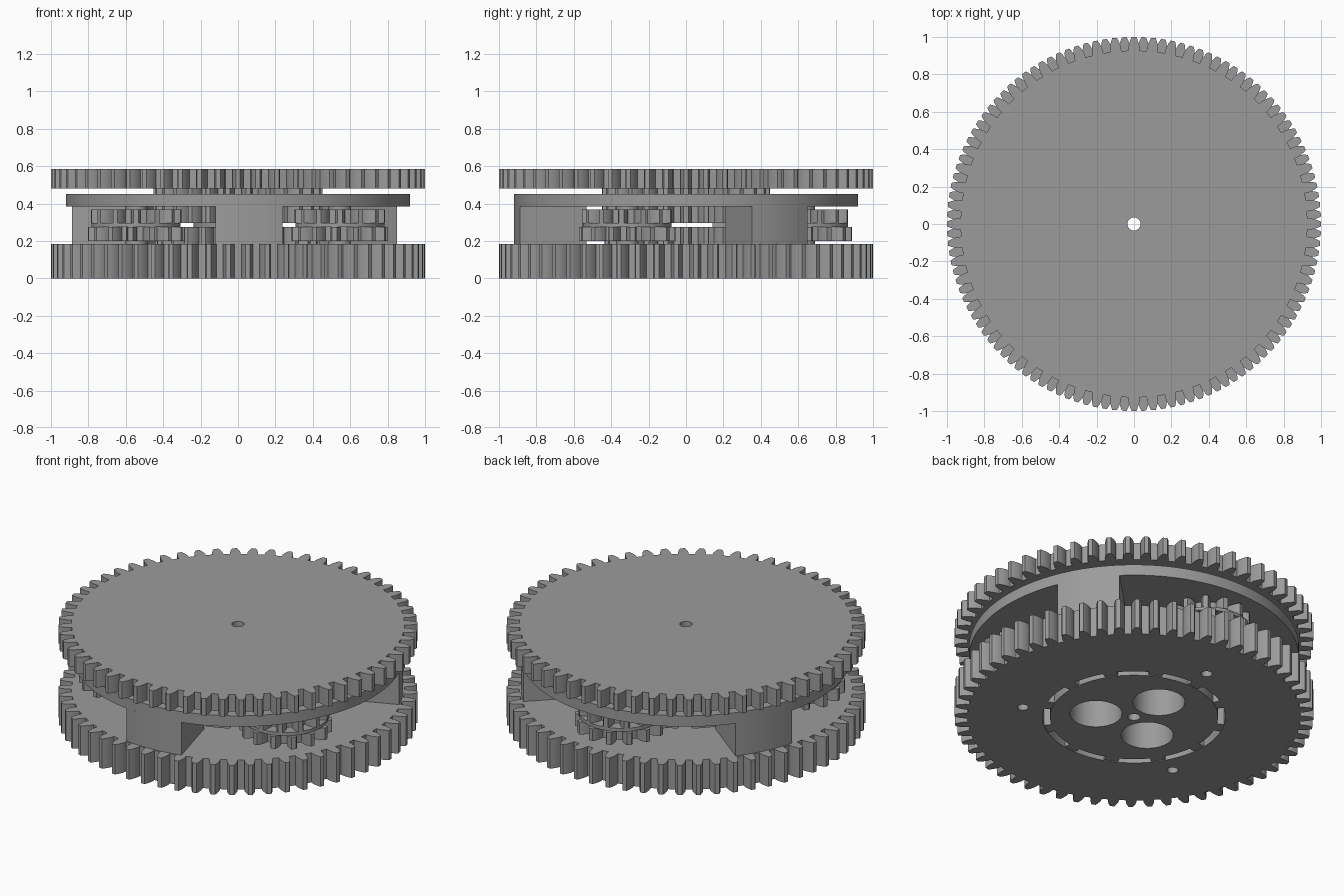
import bpy
import math
from math import sin, cos, pi, radians

if "Cube" in bpy.data.objects:
    bpy.data.objects.remove(bpy.data.objects["Cube"])

MODULE = 2 / 62          # shared tooth size: pitch radius = MODULE * teeth / 2
PLANET_ANGLES = [radians(a) for a in (-30, 90, 210)]
PLANET_DIST = MODULE * 39 / 2

grey = bpy.data.materials.new("mid grey")
grey.diffuse_color = (0.33, 0.33, 0.33, 1)
grey.use_nodes = True
grey.node_tree.nodes["Principled BSDF"].inputs["Base Color"].default_value = grey.diffuse_color


def polar(r, a):
    return (r * cos(a), r * sin(a))


def circle(r, centre=(0, 0), n=64):
    return [(centre[0] + r * cos(2 * pi * i / n), centre[1] + r * sin(2 * pi * i / n))
            for i in range(n)]


def sector(r0, r1, a0, a1, n=12):
    steps = [a0 + (a1 - a0) * i / n for i in range(n + 1)]
    return [polar(r1, a) for a in steps] + [polar(r0, a) for a in reversed(steps)]


def gear(teeth, phase=0.0):
    """Outline with one tooth centred on the phase angle."""
    pitch = MODULE * teeth / 2
    tip, root = pitch + MODULE, pitch - 1.25 * MODULE
    # (radius, half width) along one flank, root to tip
    flank = [(root, 0.95), (pitch - 0.6 * MODULE, 0.93), (pitch, 0.77),
             (pitch + 0.55 * MODULE, 0.58), (tip, 0.36)]
    pts = []
    for k in range(teeth):
        a = phase + 2 * pi * k / teeth
        pts += [polar(r, a - w * MODULE / pitch) for r, w in flank]
        pts += [polar(r, a + w * MODULE / pitch) for r, w in reversed(flank)]
    return pts


def extrude(name, z0, z1, outlines, at=(0, 0)):
    """Solid plate from closed outlines; inner outlines become holes."""
    cu = bpy.data.curves.new(name, 'CURVE')
    cu.dimensions = '2D'
    cu.fill_mode = 'BOTH'
    cu.extrude = (z1 - z0) / 2
    for pts in outlines:
        sp = cu.splines.new('POLY')
        sp.points.add(len(pts) - 1)
        for p, (x, y) in zip(sp.points, pts):
            p.co = (x, y, 0, 1)
        sp.use_cyclic_u = True
    ob = bpy.data.objects.new(name, cu)
    bpy.context.collection.objects.link(ob)
    ob.location = (at[0], at[1], (z0 + z1) / 2)
    bpy.ops.object.select_all(action='DESELECT')
    ob.select_set(True)
    bpy.context.view_layer.objects.active = ob
    bpy.ops.object.convert(target='MESH')
    ob = bpy.context.view_layer.objects.active
    bpy.ops.object.mode_set(mode='EDIT')
    bpy.ops.mesh.select_all(action='SELECT')
    bpy.ops.mesh.remove_doubles(threshold=0.0002)
    bpy.ops.mesh.normals_make_consistent(inside=False)
    bpy.ops.object.mode_set(mode='OBJECT')
    ob.data.materials.clear()
    ob.data.materials.append(grey)
    bpy.ops.object.shade_smooth_by_angle(angle=radians(25))
    return ob


bore = circle(0.035, n=32)
pin_holes = [circle(0.031, polar(PLANET_DIST, a), 24) for a in PLANET_ANGLES]
light_holes = [circle(0.145, polar(0.215, a)) for a in PLANET_ANGLES]

# Large outer gears
extrude("bottom_gear", 0, 0.183, [gear(60, pi / 60), circle(0.51, n=96)] + pin_holes)
extrude("top_gear", 0.48, 0.585, [gear(60), bore])

# Lower sun: bearing disc with lightening holes, and its toothed part
extrude("lower_sun_disc", 0, 0.183, [circle(0.468, n=96), bore] + light_holes)
extrude("lower_sun_gear", 0.183, 0.275, [gear(25), bore] + light_holes)
for k in range(12):
    a = 2 * pi * k / 12
    extrude("bearing_spacer", 0.004, 0.18, [sector(0.467, 0.511, a, a + radians(9), 4)])

# Upper sun, fixed under the top gear
extrude("upper_sun_gear", 0.297, 0.482, [gear(26), bore])

# Carrier plate and its three pillars
extrude("carrier_plate", 0.383, 0.45, [circle(0.92, n=128), circle(0.48, n=96)])
for k in range(3):
    a = radians(22.5 + 120 * k)
    extrude("carrier_pillar", 0.182, 0.384, [sector(0.55, 0.92, a, a + radians(22.5))])


def meshed_phase(a, sun, planet):
    """Phase that puts a planet gap over the sun tooth nearest direction a."""
    step = 2 * pi / sun
    offset = round(a / step) * step - a
    return a + pi - offset * sun / planet + pi / planet


# Double planets, each with a dividing flange and an axle
for a in PLANET_ANGLES:
    at = polar(PLANET_DIST, a)
    extrude("planet_lower_gear", 0.2, 0.275, [gear(14, meshed_phase(a, 25, 14))], at)
    extrude("planet_flange", 0.275, 0.295, [circle(0.238)], at)
    extrude("planet_upper_gear", 0.295, 0.367, [gear(13, meshed_phase(a, 26, 13))], at)
    extrude("planet_axle", 0.182, 0.384, [circle(0.06, n=32)], at)
